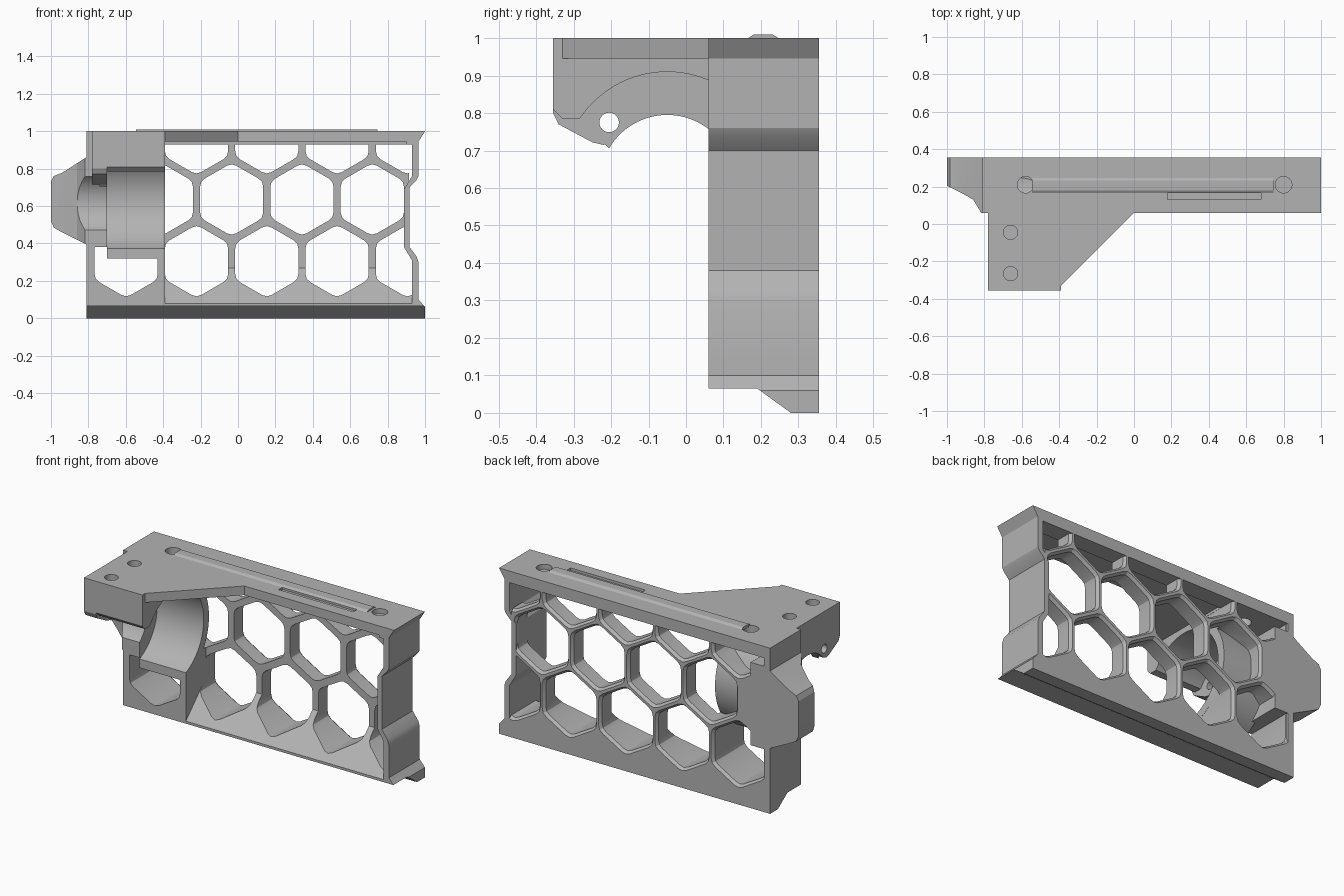
import bpy, bmesh, math
from mathutils import Vector

if "Cube" in bpy.data.objects:
    bpy.data.objects.remove(bpy.data.objects["Cube"], do_unlink=True)

grey = bpy.data.materials.new("mid grey")
grey.use_nodes = True
grey.diffuse_color = (0.45, 0.45, 0.45, 1)
grey.node_tree.nodes["Principled BSDF"].inputs["Base Color"].default_value = grey.diffuse_color

PLACE = {"X": lambda u, v, d: (d, u, v),
         "Y": lambda u, v, d: (u, d, v),
         "Z": lambda u, v, d: (u, v, d)}


def loft(bm, axis, sections):
    """Solid through equal-length outlines, given as (depth, points)."""
    rings = [[bm.verts.new(PLACE[axis](u, v, d)) for u, v in pts] for d, pts in sections]
    n = len(rings[0])
    for a, b in zip(rings, rings[1:]):
        for i in range(n):
            bm.faces.new((a[i], a[(i + 1) % n], b[(i + 1) % n], b[i]))
    bm.faces.new(rings[0][::-1])
    bm.faces.new(rings[-1])


def finish(name, bm):
    bmesh.ops.recalc_face_normals(bm, faces=bm.faces)
    mesh = bpy.data.meshes.new(name)
    bm.to_mesh(mesh)
    bm.free()
    mesh.materials.append(grey)
    ob = bpy.data.objects.new(name, mesh)
    bpy.context.collection.objects.link(ob)
    return ob


def prism(name, axis, pts, lo, hi):
    bm = bmesh.new()
    loft(bm, axis, [(lo, pts), (hi, pts)])
    return finish(name, bm)


def rect(u0, u1, v0, v1):
    return [(u0, v0), (u1, v0), (u1, v1), (u0, v1)]


def arc(cu, cv, r, a0=0, a1=360, n=96):
    full = a1 - a0 == 360
    steps = n if full else n + 1
    angles = [math.radians(a0 + (a1 - a0) * i / n) for i in range(steps)]
    return [(cu + r * math.cos(a), cv + r * math.sin(a)) for a in angles]


def combine(target, other, operation):
    mod = target.modifiers.new("join", "BOOLEAN")
    mod.operation, mod.solver, mod.object = operation, "EXACT", other
    bpy.context.view_layer.objects.active = target
    bpy.ops.object.modifier_apply(modifier=mod.name)
    bpy.data.objects.remove(other, do_unlink=True)


def add(*args):
    combine(frame, prism(*args), "UNION")


def cut(*args):
    combine(frame, prism(*args), "DIFFERENCE")


def rounded_hex(cx, cz, r):
    corners = [Vector((cx + r * math.sin(math.radians(60 * i)),
                       cz + r * math.cos(math.radians(60 * i)))) for i in range(6)]
    pts = []
    for i, p in enumerate(corners):
        a = p.lerp(corners[i - 1], 0.15)
        b = p.lerp(corners[(i + 1) % 6], 0.15)
        pts += [a, ((a + b) / 2).lerp(p, 0.5), b]
    return [tuple(p) for p in pts]


FRONT, BACK = 0.06, 0.355
LEFT_END, BLOCK_END = -0.81, -0.39

# Back web, deep block at the end, sloping floor
frame = prism("frame", "Y", rect(LEFT_END, 0.915, 0, 1), 0.25, BACK)
add("end_block", "X", [(FRONT, 0), (BACK, 0), (BACK, 1), (FRONT, 1)], LEFT_END, BLOCK_END)
add("floor", "X", [(FRONT, 0), (BACK, 0), (BACK, 0.28), (0.26, 0.28), (FRONT, 0.08)],
    LEFT_END, 0.94)

# Honeycomb openings with a chamfered rim at the back
bm = bmesh.new()
PITCH = 0.376
for cz, first, count in ((0.305, -0.598, 5), (0.635, -0.41, 4), (0.962, -0.598, 5)):
    for i in range(count):
        cx = first + PITCH * i
        loft(bm, "Y", [(-0.1, rounded_hex(cx, cz, 0.195)), (0.338, rounded_hex(cx, cz, 0.195)),
                       (0.358, rounded_hex(cx, cz, 0.212))])
for point, normal in (((0, 0, 0.93), (0, 0, 1)), ((-0.77, 0, 0), (-1, 0, 0))):
    result = bmesh.ops.bisect_plane(bm, geom=bm.verts[:] + bm.edges[:] + bm.faces[:],
                                    plane_co=point, plane_no=normal, clear_outer=True)
    edges = [e for e in result["geom_cut"] if isinstance(e, bmesh.types.BMEdge)]
    bmesh.ops.holes_fill(bm, edges=edges, sides=0)
combine(frame, finish("honeycomb_cutter", bm), "DIFFERENCE")

# Waisted side wall with flared ends
add("side_wall", "Y", [(1, 1), (0.965, 0.945), (0.965, 0.76), (0.955, 0.74), (0.918, 0.70),
                       (0.918, 0.38), (0.955, 0.33), (0.965, 0.30), (0.965, 0.10), (1, 0.06),
                       (1, 0), (0.9, 0), (0.9, 0.08), (0.93, 0.08), (0.93, 0.31),
                       (0.888, 0.38), (0.888, 0.69), (0.93, 0.76), (0.93, 0.93),
                       (0.9, 0.93), (0.9, 1)], FRONT, BACK)

# Top plate with diagonal edge
add("top_plate", "Z", [(-0.78, -0.355), (BLOCK_END, -0.355), (BLOCK_END, -0.33), (0, FRONT),
                       (0.965, FRONT), (0.965, BACK), (LEFT_END, BACK), (LEFT_END, FRONT),
                       (-0.78, FRONT)], 0.945, 1)

# Cradle shell, arm over it, drilled ear and end flange
add("cradle", "X", arc(-0.05, 0.63, 0.33, -70.5, 70.5, 48), -0.70, BLOCK_END)
add("arm", "X", [(-0.355, 1), (-0.355, 0.81), (-0.33, 0.785), (-0.28, 0.785), (-0.2, 0.7),
                 (0.08, 0.7), (0.08, 1)], -0.74, BLOCK_END)
add("flange", "Y", rect(LEFT_END, -0.68, 0.38, 0.88), FRONT, BACK)
add("bump", "Y", [(-1, 0.52), (-0.985, 0.485), (-0.96, 0.47), (-0.8, 0.39), (-0.8, 0.87),
                  (-0.82, 0.855), (-0.94, 0.778), (-0.985, 0.76), (-1, 0.73)], FRONT, BACK)
cut("cradle_bore", "X", arc(-0.05, 0.63, 0.28), -0.70, -0.3)
add("ear", "X", [(-0.355, 1), (-0.355, 0.80), (-0.34, 0.77), (-0.25, 0.722), (-0.22, 0.715),
                 (-0.195, 0.725), (-0.16, 0.755), (0.08, 0.7), (0.08, 1)], -0.78, -0.70)
cut("end_bore", "X", arc(-0.05, 0.615, 0.18), -1.1, -0.65)
cut("ear_hole", "X", arc(-0.205, 0.775, 0.026, n=32), -0.85, -0.65)
cut("bump_relief", "Z", [(-1.1, 0), (-1.1, 0.21), (-1, 0.205), (-0.92, 0.165), (-0.86, 0.13),
                         (-0.835, 0.09), (-0.812, 0.05), (-0.812, 0)], 0.3, 0.94)

# Chamfer under the front of the base
cut("base_chamfer", "X", [(0, -0.1), (0, 0.065), (0.19, 0.065), (0.28, 0), (0.28, -0.1)],
    -1.1, 1.1)

# Holes and shallow slot in the top
for x, y, r, depth in ((-0.66, -0.045, 0.038, 0.05), (-0.66, -0.265, 0.038, 0.05),
                       (-0.58, 0.21, 0.044, 0.1), (0.80, 0.21, 0.044, 0.03)):
    cut("top_hole", "Z", arc(x, y, r, n=32), 1 - depth, 1.1)
cut("top_slot", "Z", rect(0.18, 0.68, 0.13, 0.17), 0.985, 1.1)

# Raised rail along the top
rail = prism("top_rail", "X", [(0.165, 0.99), (0.165, 1.0), (0.18, 1.009), (0.232, 1.009),
                               (0.247, 1.0), (0.247, 0.99)], -0.545, 0.745)

for ob in (frame, rail):
    bpy.ops.object.select_all(action="DESELECT")
    ob.select_set(True)
    bpy.context.view_layer.objects.active = ob
    bpy.ops.object.shade_smooth_by_angle(angle=math.radians(25))
